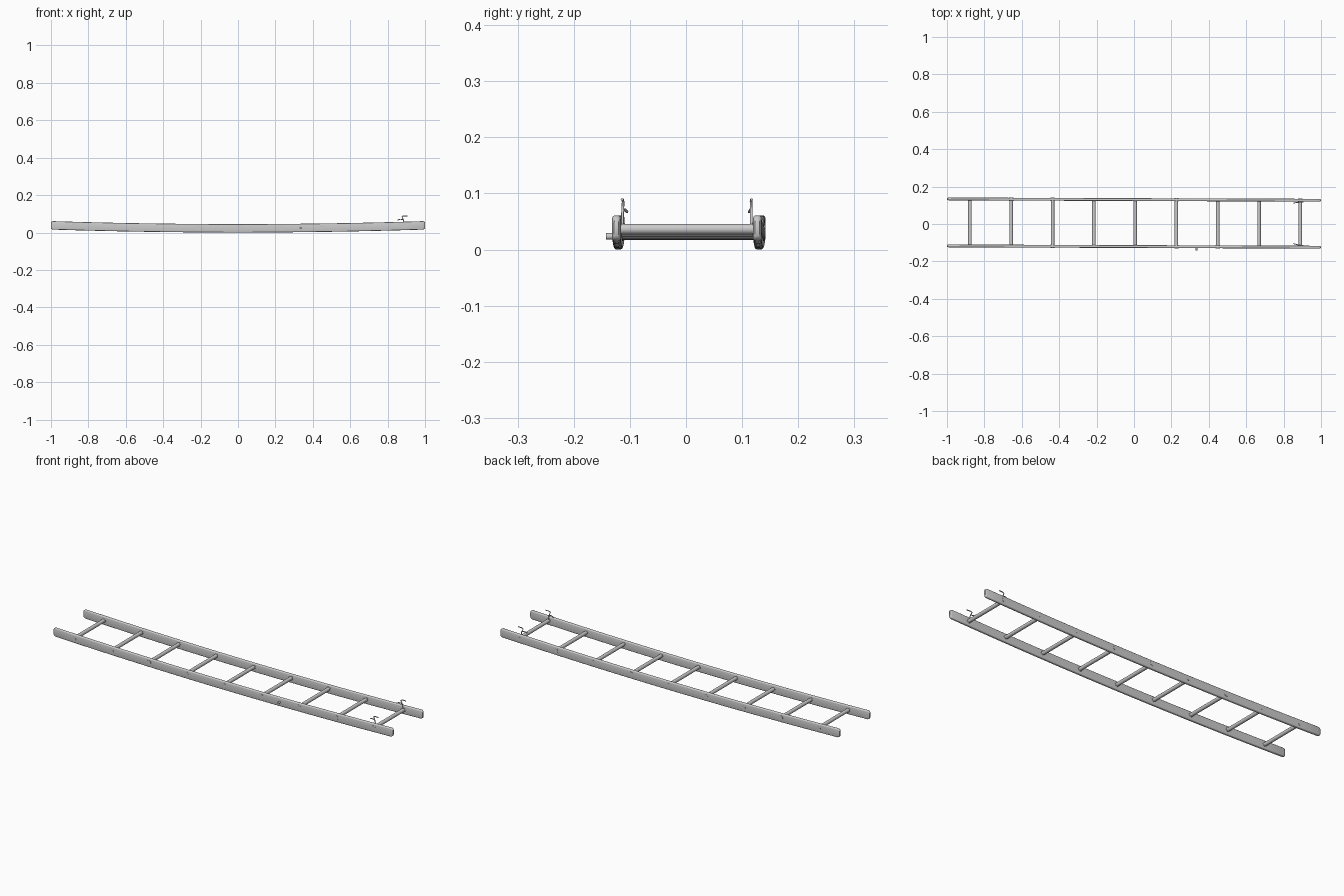
import bpy, math
from mathutils import Vector

if "Cube" in bpy.data.objects:
    bpy.data.objects.remove(bpy.data.objects["Cube"])

SKEW = -0.0035          # slight turn of the whole ladder in plan
SAG = 0.016             # rails bow upward towards both ends
HALF_H, HALF_T = 0.0225, 0.0075
FRONT_Y, BACK_Y = -0.1205, 0.1305


def finish(obj, name):
    obj.name = name
    bpy.ops.object.select_all(action='DESELECT')
    obj.select_set(True)
    bpy.context.view_layer.objects.active = obj
    bpy.ops.object.shade_smooth_by_angle(angle=math.radians(35))
    return obj


def mesh_object(name, verts, faces):
    me = bpy.data.meshes.new(name)
    me.from_pydata(verts, [], faces)
    obj = bpy.data.objects.new(name, me)
    bpy.context.collection.objects.link(obj)
    return finish(obj, name)


def rail(name, y0):
    # rounded-rectangle section swept along a gentle bow, ends tapering in
    stations = [(-1, 0.008), (-0.997, 0.0035), (-0.99, 0)]
    stations += [(-0.99 + 1.98 * i / 20, 0) for i in range(1, 20)]
    stations += [(0.99, 0), (0.997, 0.0035), (1, 0.008)]
    verts, n = [], 16
    for x, inset in stations:
        hy, hz = HALF_T - inset * 0.45, HALF_H - inset
        r = min(0.0045, hy)
        zc = HALF_H + SAG * x * x
        for sy, sz, a0 in ((1, 1, 0), (-1, 1, 90), (-1, -1, 180), (1, -1, 270)):
            for k in range(4):
                a = math.radians(a0 + 30 * k)
                verts.append((x, y0 + SKEW * x + sy * (hy - r) + r * math.cos(a),
                              zc + sz * (hz - r) + r * math.sin(a)))
    faces = []
    for i in range(len(stations) - 1):
        for k in range(n):
            j = (k + 1) % n
            faces.append((i * n + k, i * n + j, (i + 1) * n + j, (i + 1) * n + k))
    last = (len(stations) - 1) * n
    faces += [tuple(reversed(range(n))), tuple(range(last, last + n))]
    return mesh_object(name, verts, faces)


def bar(name, x, z, ya, yb, r, sides=20):
    # round bar lying along y
    bpy.ops.mesh.primitive_cylinder_add(vertices=sides, radius=r, depth=yb - ya,
                                        location=(x, (ya + yb) / 2, z),
                                        rotation=(math.pi / 2, 0, 0))
    return finish(bpy.context.object, name)


def hook(name, y0, inward):
    # bent wire hook standing on the inner face of a rail
    pts = [(0.888, 0, 0.045), (0.885, 0.0, 0.066), (0.876, 0.001, 0.085),
           (0.884, 0.0, 0.089), (0.905, -0.001, 0.089)]
    foot = [(0.884, 0, 0.069), (0.868, 0.004, 0.071), (0.853, 0.008, 0.067)]
    cu = bpy.data.curves.new(name, 'CURVE')
    cu.dimensions = '3D'
    cu.bevel_depth = 0.0024
    cu.bevel_resolution = 2
    cu.use_fill_caps = True
    for path in (pts, foot):
        s = cu.splines.new('POLY')
        s.points.add(len(path) - 1)
        for p, (x, y, z) in zip(s.points, path):
            p.co = (x, y0 + inward * y, z, 1)
    obj = bpy.data.objects.new(name, cu)
    bpy.context.collection.objects.link(obj)


# side rails
rail("front_rail", FRONT_Y)
rail("back_rail", BACK_Y)

# nine rungs with tenon ends showing through the rails
for i in range(9):
    x = -0.877 + 0.2208 * i
    z = 0.0265 + 0.0125 * x * x
    dy = SKEW * x
    bar(f"rung_{i + 1}", x, z, FRONT_Y + dy, BACK_Y + dy, 0.0095)
    for side, y in (("front", FRONT_Y), ("back", BACK_Y)):
        bar(f"rung_{i + 1}_{side}_end", x, z, y + dy - 0.0085, y + dy + 0.0085, 0.0115)

# small peg on the outside of the front rail
bar("side_peg", 0.335, 0.0235, -0.1425, -0.118, 0.0058, 12)

# hooks near the right end
hook("front_hook", -0.1130, 1)
hook("back_hook", 0.1165, -0.5)
